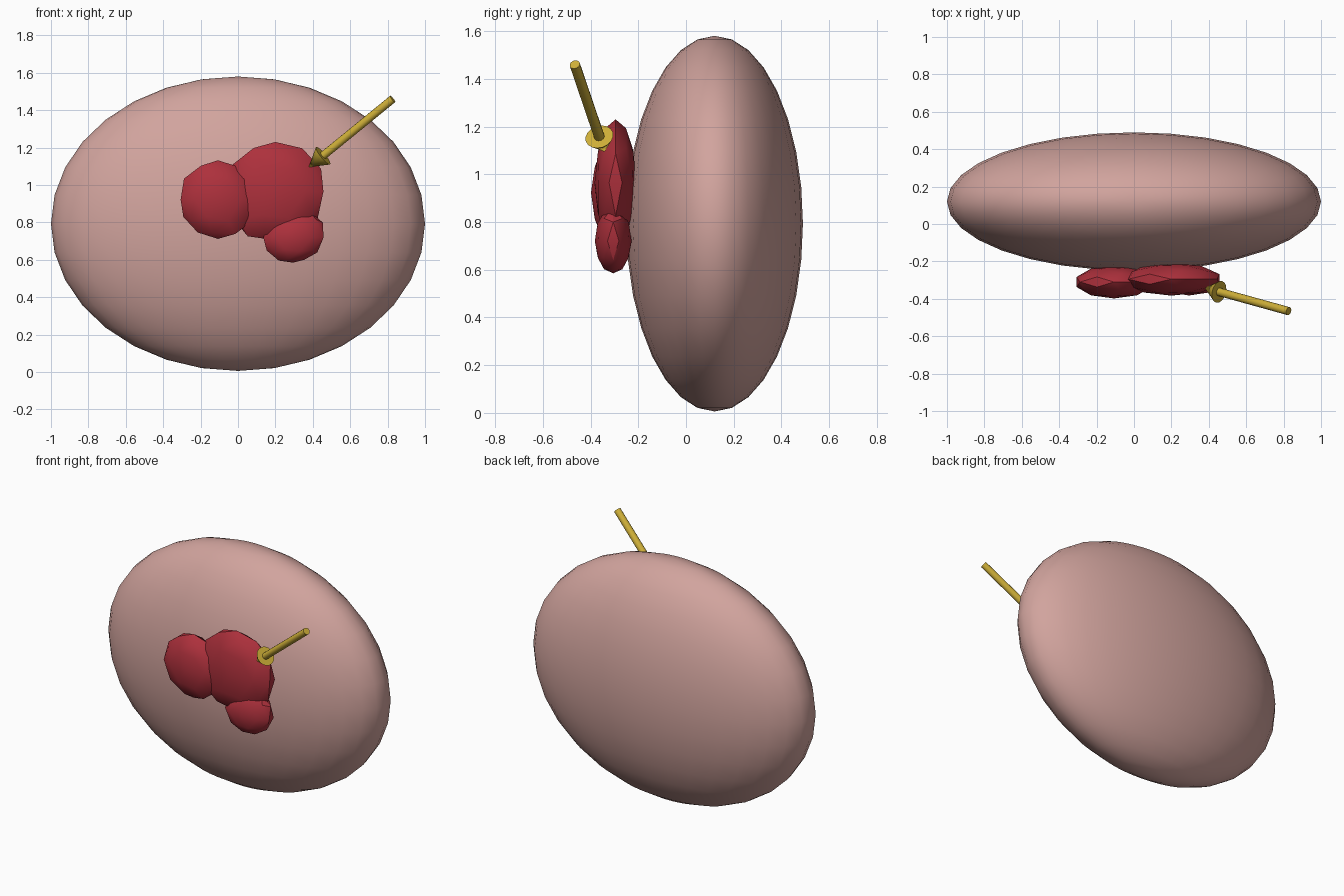
import bpy
import math
from mathutils import Vector

cube = bpy.data.objects.get("Cube")
if cube:
    bpy.data.objects.remove(cube, do_unlink=True)


def material(name, rgb):
    m = bpy.data.materials.new(name)
    m.use_nodes = True
    m.diffuse_color = (*rgb, 1)
    bsdf = next(n for n in m.node_tree.nodes if n.type == 'BSDF_PRINCIPLED')
    bsdf.inputs["Base Color"].default_value = (*rgb, 1)
    return m


PINK = material("soft pink", (0.64, 0.37, 0.34))
RED = material("deep red", (0.42, 0.03, 0.045))
GOLD = material("gold", (0.62, 0.43, 0.04))


def finish(name, mat, angle):
    ob = bpy.context.object
    ob.name = name
    ob.data.materials.append(mat)
    bpy.ops.object.shade_smooth_by_angle(angle=math.radians(angle))
    return ob


# Large flattened body
bpy.ops.mesh.primitive_uv_sphere_add(segments=32, ring_count=16, location=(0, 0.12, 0.793))
body = bpy.context.object
for v in body.data.vertices:
    v.co = v.co * Vector((1, 0.37, 0.787))
finish("body", PINK, 40)


# Lumpy patches: flattened spheres whose outline follows radii spaced evenly around y
def patch(name, centre, depth, radii):
    bpy.ops.mesh.primitive_ico_sphere_add(subdivisions=2, radius=1, location=centre)
    n = len(radii)
    for v in bpy.context.object.data.vertices:
        turn = (math.atan2(v.co.z, v.co.x) / math.tau) % 1 * n
        i, f = int(turn), turn % 1
        r = radii[i % n] * (1 - f) + radii[(i + 1) % n] * f
        v.co = Vector((v.co.x * r, v.co.y * depth, v.co.z * r))
    finish(name, RED, 30)


patch("main_patch", (0.2, -0.295, 0.965), 0.088,
      (0.27, 0.275, 0.265, 0.28, 0.25, 0.29, 0.26, 0.265))
patch("side_patch", (-0.107, -0.31, 0.922), 0.088,
      (0.21, 0.205, 0.21, 0.215, 0.21, 0.205, 0.21, 0.22))
patch("lower_patch", (0.294, -0.305, 0.72), 0.077,
      (0.172, 0.182, 0.13, 0.13, 0.167, 0.15, 0.135, 0.145))

# Pointer arrow
tip = Vector((0.378, -0.341, 1.095))
neck = Vector((0.455, -0.363, 1.157))
end = Vector((0.827, -0.466, 1.46))


def rod(name, a, b, r_a, r_b, sides):
    bpy.ops.mesh.primitive_cone_add(
        vertices=sides, radius1=r_a, radius2=r_b, depth=(b - a).length,
        location=(a + b) / 2, rotation=(b - a).to_track_quat('Z', 'Y').to_euler())
    finish(name, GOLD, 40)


rod("arrow_shaft", neck, end, 0.022, 0.022, 12)
rod("arrow_head", neck, tip, 0.06, 0, 16)
